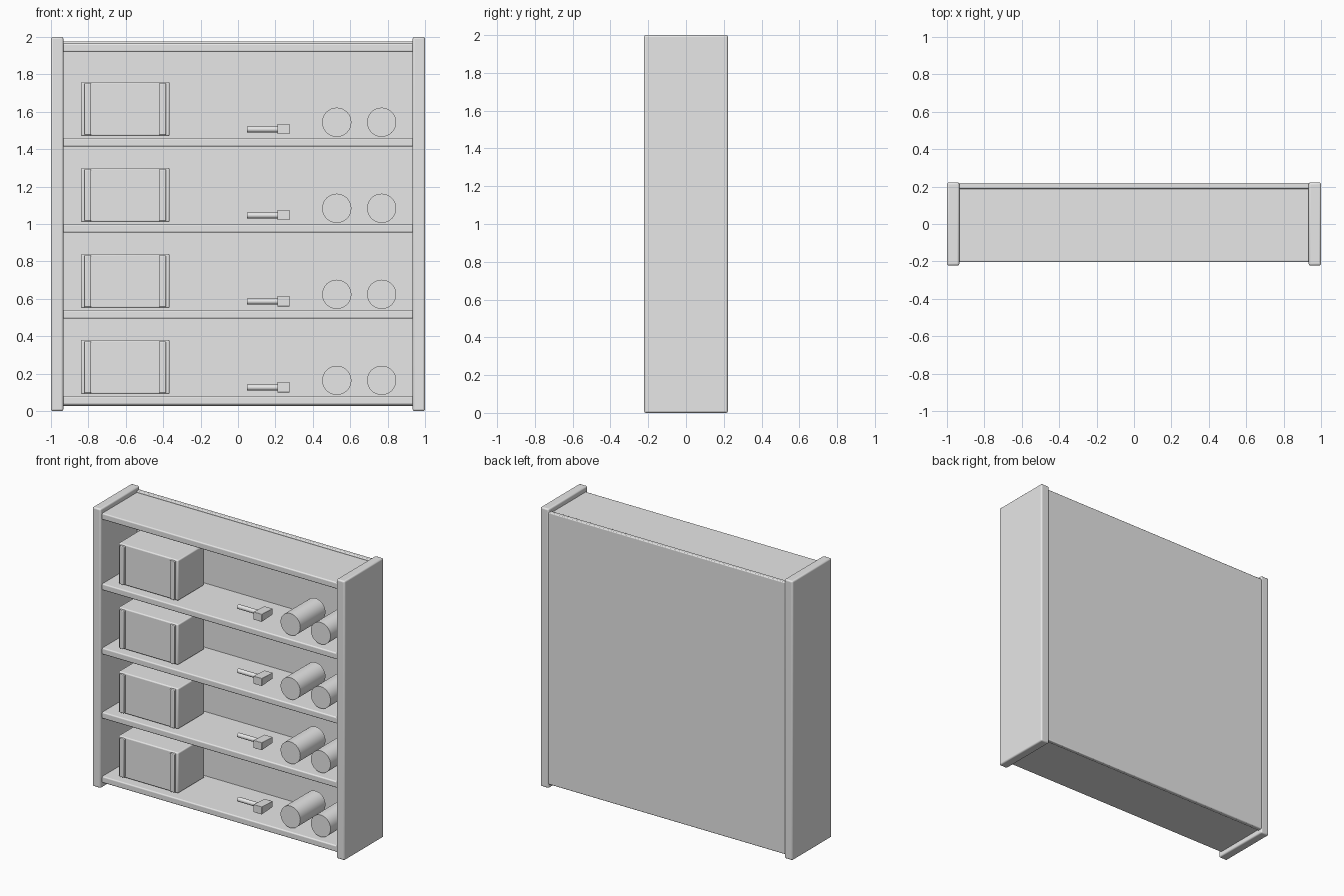
import bpy, math
from mathutils import Matrix

cube = bpy.data.objects.get("Cube")
if cube:
    bpy.data.objects.remove(cube, do_unlink=True)

grey = bpy.data.materials.new("plain_grey")
grey.use_nodes = True
grey.diffuse_color = (0.8, 0.8, 0.8, 1)
grey.node_tree.nodes["Principled BSDF"].inputs["Base Color"].default_value = (0.8, 0.8, 0.8, 1)


def finish(obj, name, bevel=0.0):
    """Name the part, colour it, round its edges and shade it."""
    obj.name = name
    obj.data.materials.append(grey)
    if bevel:
        mod = obj.modifiers.new("rounded_edges", 'BEVEL')
        mod.width = bevel
        mod.segments = 3
    bpy.ops.object.shade_smooth_by_angle(angle=math.radians(35))
    return obj


def box(name, x, y, z, bevel=0.0):
    """Box from (low, high) ranges on each axis."""
    bpy.ops.mesh.primitive_cube_add(size=1)
    obj = bpy.context.object
    scale = Matrix.Diagonal((x[1] - x[0], y[1] - y[0], z[1] - z[0], 1))
    obj.data.transform(scale)
    obj.location = (sum(x) / 2, sum(y) / 2, sum(z) / 2)
    return finish(obj, name, bevel)


def rod(name, axis, radius, length, centre, sides=32, bevel=0.0):
    """Cylinder lying along the x or y axis."""
    bpy.ops.mesh.primitive_cylinder_add(vertices=sides, radius=radius, depth=length)
    obj = bpy.context.object
    turn = Matrix.Rotation(math.pi / 2, 4, 'Y' if axis == 'x' else 'X')
    obj.data.transform(turn)
    obj.location = centre
    return finish(obj, name, bevel)


# Cabinet sides and back
for side, s in (("left", 1), ("right", -1)):
    box(side + "_side_panel", sorted((s * 0.934, s)), (-0.222, 0.222), (0, 2), 0.01)
box("back_panel", (-0.94, 0.94), (0.188, 0.22), (0.028, 1.976), 0.006)

# Shelves, the highest one closing the top
PITCH = 0.46
for i in range(5):
    top = 0.08 + i * PITCH if i < 4 else 1.965
    box(f"shelf_{i + 1}", (-0.94, 0.94), (-0.204, 0.2), (top - 0.046, top), 0.008)

# Contents repeated on each shelf
for i in range(4):
    n, z = i + 1, 0.08 + i * PITCH

    # Storage box with two upright front strips
    box(f"storage_box_{n}", (-0.84, -0.366), (-0.155, 0.142), (z + 0.01, z + 0.3), 0.008)
    for side, x in (("left", -0.403), ("right", -0.803)):
        box(f"{side}_box_strip_{n}", (x - 0.018, x + 0.018),
            (-0.172, -0.15), (z + 0.016, z + 0.292), 0.005)

    # Hammer, its head narrowing towards the back
    rod(f"hammer_handle_{n}", 'x', 0.016, 0.175, (0.135, -0.063, z + 0.046), 16)
    head = box(f"hammer_head_{n}", (0.21, 0.276), (-0.125, 0.0), (z + 0.02, z + 0.075), 0.002)
    for v in head.data.vertices:
        if v.co.y > 0:
            v.co.z *= 0.75

    # Two jars lying on their sides
    for side, x in (("left", 0.768), ("right", 0.528)):
        rod(f"{side}_jar_{n}", 'y', 0.078, 0.285, (x, -0.018, z + 0.084), 48)
